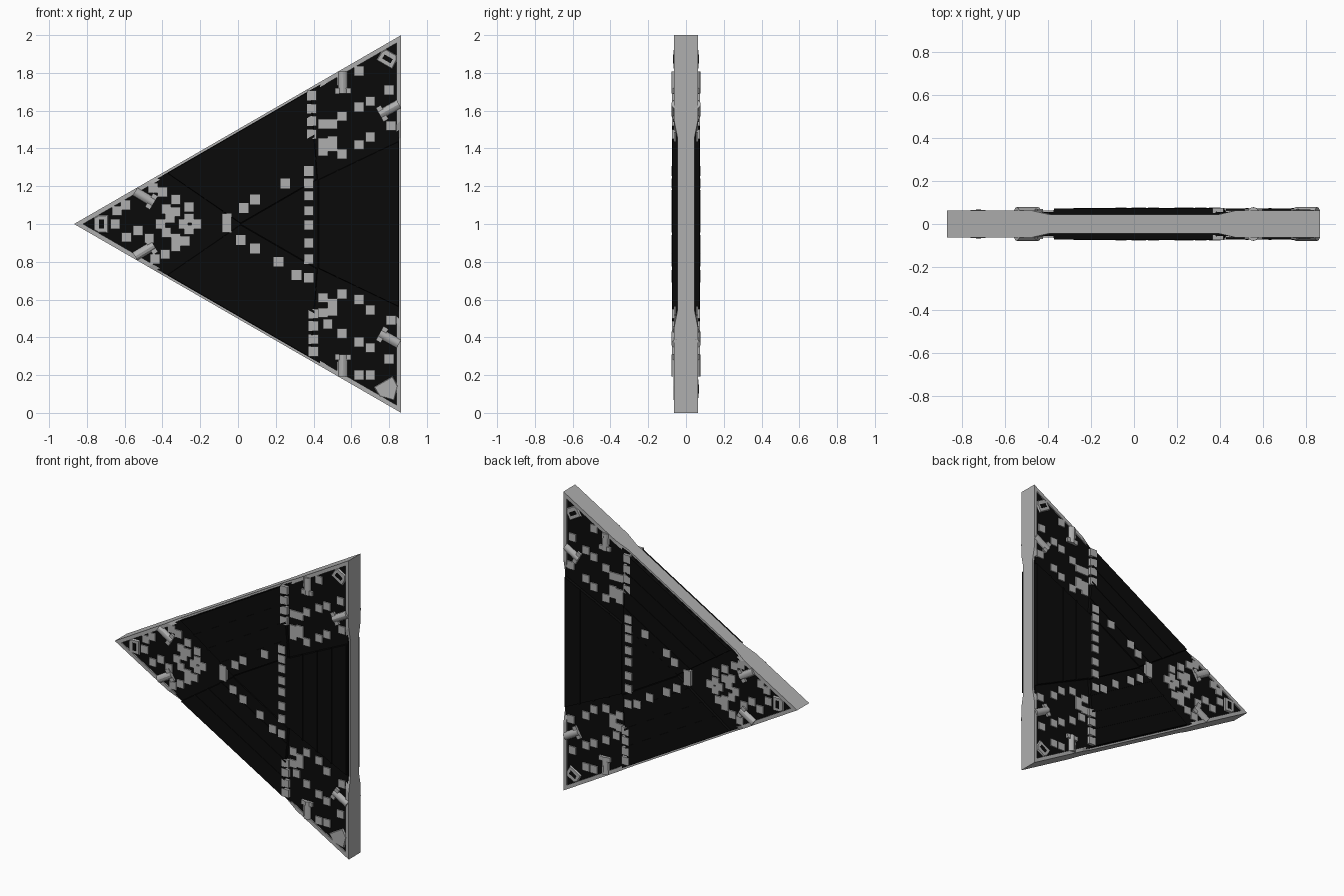
import bpy, bmesh, math
from mathutils import Vector, Matrix

if "Cube" in bpy.data.objects:
    bpy.data.objects.remove(bpy.data.objects["Cube"])

def material(name, v):
    m = bpy.data.materials.new(name)
    m.diffuse_color = (v, v, v, 1)
    m.use_nodes = True
    m.node_tree.nodes["Principled BSDF"].inputs["Base Color"].default_value = m.diffuse_color
    return m

GREY = material("light grey", 0.43)
BLACK = material("black", 0.003)

# Triangle corners in (x, z), and its centre
CORNERS = [Vector((-0.868, 1)), Vector((0.864, 2)), Vector((0.864, 0))]
MID = Vector((0.287, 1))

def inset(p, d):
    """Move a corner inwards so that both its edges shift by d."""
    return p + (MID - p).normalized() * 2 * d

def spin(points, k):
    """Rotate (x, z) points about the centre by k thirds of a turn."""
    a = -k * math.tau / 3
    c, s = math.cos(a), math.sin(a)
    return [Vector((MID.x + c * (p[0] - MID.x) - s * (p[1] - MID.y),
                    MID.y + s * (p[0] - MID.x) + c * (p[1] - MID.y))) for p in points]

def prism(bm, pts, y0, y1, taper=0.0):
    """Extrude an (x, z) outline from y0 to y1, shrinking the end by taper."""
    mid = sum((Vector(p) for p in pts), Vector((0, 0))) / len(pts)
    a, b = [], []
    for p in pts:
        p = Vector(p)
        q = p + (mid - p).normalized() * taper if taper else p
        a.append(bm.verts.new((p.x, y0, p.y)))
        b.append(bm.verts.new((q.x, y1, q.y)))
    n = len(pts)
    bm.faces.new(a)
    bm.faces.new(b[::-1])
    for i in range(n):
        j = (i + 1) % n
        bm.faces.new((a[i], b[i], b[j], a[j]))

def finish(name, bm, mat, smooth=False):
    bmesh.ops.recalc_face_normals(bm, faces=bm.faces[:])
    me = bpy.data.meshes.new(name)
    bm.to_mesh(me)
    bm.free()
    me.materials.append(mat)
    ob = bpy.data.objects.new(name, me)
    bpy.context.collection.objects.link(ob)
    if smooth:
        bpy.context.view_layer.objects.active = ob
        ob.select_set(True)
        bpy.ops.object.shade_smooth_by_angle()
        ob.select_set(False)

# Mitred edge frame, thick at the corners and waisted along the middle
bm = bmesh.new()
SECTIONS = [(0, .063), (.225, .063), (.27, .045), (.73, .045), (.775, .063), (1, .063)]
for k in range(3):
    p, q = CORNERS[k], CORNERS[(k + 1) % 3]
    pi, qi = inset(p, .024), inset(q, .024)
    rings = []
    for t, h in SECTIONS:
        o, i = p.lerp(q, t), pi.lerp(qi, t)
        rings.append([bm.verts.new(v) for v in
                      ((o.x, -h, o.y), (o.x, h, o.y), (i.x, h, i.y), (i.x, -h, i.y))])
    for r, s in zip(rings, rings[1:]):
        for j in range(4):
            n = (j + 1) % 4
            bm.faces.new((r[j], r[n], s[n], s[j]))
bmesh.ops.remove_doubles(bm, verts=bm.verts[:], dist=1e-4)
finish("edge_frame", bm, GREY)

# Black core slab
bm = bmesh.new()
prism(bm, [inset(c, .012) for c in CORNERS], -.055, .055)
finish("core_slab", bm, BLACK)

# Raised side panels with slim ridges, and the central triangle
bm = bmesh.new()
ridges = bmesh.new()
tri = [MID + (c - MID).normalized() * .275 for c in CORNERS]
for s in (-1, 1):
    prism(bm, tri, s * .05, s * .068)
    for k in range(3):
        p, q = inset(CORNERS[k], .012), inset(CORNERS[(k + 1) % 3], .012)
        a, b = p.lerp(q, .275), p.lerp(q, .725)
        c, d = tri[(k + 1) % 3], tri[k]
        prism(bm, [a, b, c, d], s * .04, s * .072, .006)
        for f in (.25, .5, .75):
            g = f + .03
            prism(ridges, [a.lerp(d, f), b.lerp(c, f), b.lerp(c, g), a.lerp(d, g)],
                  s * .07, s * .075)
finish("side_panels", bm, BLACK)
finish("panel_ridges", ridges, BLACK)

# Square surface tiles, grouped by region
LEFT = [(-.65, 1), (-.64, 1.07), (-.595, 1.1), (-.45, 1.19), (-.4, 1.17), (-.33, 1.13),
        (-.26, 1.09), (-.38, 1.08), (-.33, 1.065), (-.36, 1.03), (-.41, 1), (-.29, 1),
        (-.22, 1), (-.26, 1.03), (-.26, .97), (-.38, .955), (-.33, .925), (-.28, .91),
        (-.33, .88), (-.385, .84), (-.44, .815), (-.53, .965), (-.59, .93), (-.47, .925)]
UPPER = [(.55, 1.76), (.64, 1.81), (.8, 1.71), (.64, 1.62), (.7, 1.65), (.55, 1.57),
         (.45, 1.53), (.5, 1.53), (.81, 1.52), (.7, 1.46), (.64, 1.42), (.55, 1.37),
         (.45, 1.43), (.5, 1.44), (.45, 1.385), (.5, 1.41)]
LOWER = [(.55, .63), (.64, .6), (.7, .545), (.81, .49), (.45, .61), (.5, .58), (.5, .54),
         (.45, .53), (.475, .47), (.55, .42), (.64, .375), (.7, .345), (.8, .285),
         (.55, .245), (.64, .2), (.7, .2)]
COLUMNS = [(.39, z) for z in (1.68, 1.61, 1.545, 1.475)] + \
          [(.4, z) for z in (.525, .46, .39, .325)]
CENTRE = [(.375, z) for z in (1.28, 1.215, 1.15, 1.07, .995, .9, .815, .715)] + \
         [(.25, 1.215), (.09, 1.13), (.03, 1.085), (-.06, 1.03), (-.06, .98),
          (.015, .915), (.09, .87), (.215, .8), (.31, .73)]

def tiles(name, spots, y):
    bm = bmesh.new()
    h = .026
    for s in (-1, 1):
        for x, z in spots:
            prism(bm, [(x - h, z - h), (x + h, z - h), (x + h, z + h), (x - h, z + h)],
                  s * .05, s * y)
    finish(name, bm, GREY)

tiles("left_corner_tiles", LEFT, .063)
tiles("upper_corner_tiles", UPPER, .063)
tiles("lower_corner_tiles", LOWER, .063)
tiles("column_tiles", COLUMNS, .0745)
tiles("centre_tiles", CENTRE, .0765)

# Corner caps with a dark slot; one cap on the front is left plain
caps, slots = bmesh.new(), bmesh.new()
CAP = [(-.765, .965), (-.765, 1.035), (-.74, 1.05), (-.685, 1.05), (-.685, .95), (-.74, .95)]
PLAIN = [(-.795, 1), (-.735, 1.06), (-.675, 1.06), (-.675, .94), (-.735, .94)]
SLOT = [(-.735, .975), (-.735, 1.025), (-.71, 1.025), (-.71, .975)]
for s in (-1, 1):
    for k in range(3):
        plain = k == 2 and s == -1
        prism(caps, spin(PLAIN if plain else CAP, k), s * .05, s * .066, .008)
        if not plain:
            prism(slots, spin(SLOT, k), s * .06, s * .0675)
finish("corner_caps", caps, GREY)
finish("cap_slots", slots, BLACK)

# Rounded latch bars with a wider foot, two in each corner
bars, feet = bmesh.new(), bmesh.new()
for s in (-1, 1):
    for k in range(3):
        for m in (-1, 1):
            a, b = spin([(-.545, 1 + m * .172), (-.445, 1 + m * .112)], k)
            d = Vector((b.x - a.x, 0, b.y - a.y))
            rot = d.to_track_quat('Z', 'Y').to_matrix().to_4x4()
            c = (a + b) / 2
            bmesh.ops.create_cone(bars, cap_ends=True, segments=12, radius1=.026, radius2=.026,
                                  depth=d.length,
                                  matrix=Matrix.Translation((c.x, s * .052, c.y)) @ rot)
            u = (b - a).normalized()
            n = Vector((-u.y, u.x))
            prism(feet, [b - u * .03 - n * .042, b - n * .042, b + n * .042, b - u * .03 + n * .042],
                  s * .05, s * .07)
finish("latch_bars", bars, GREY, True)
finish("latch_feet", feet, GREY)
